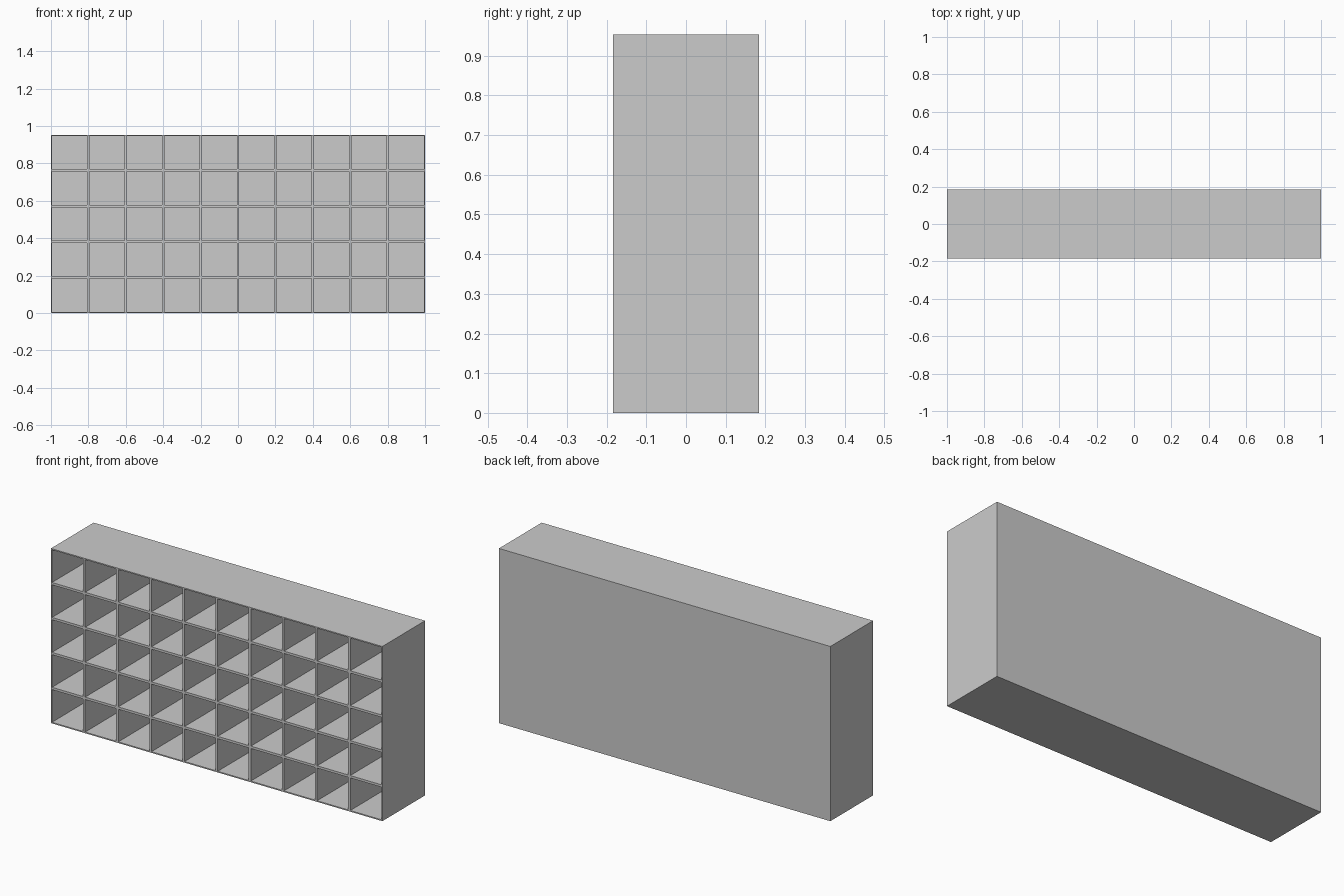
import bpy, bmesh
from mathutils import Matrix, Vector

if "Cube" in bpy.data.objects:
    bpy.data.objects.remove(bpy.data.objects["Cube"])

COLS, ROWS = 10, 5
WIDTH, DEPTH, HEIGHT = 2.0, 0.368, 0.953
WALL = 0.0065   # half of a divider, also the outer wall and back panel

bm = bmesh.new()

# front plane, one face per compartment
bmesh.ops.create_grid(bm, x_segments=COLS, y_segments=ROWS, size=1)
for v in bm.verts:
    v.co = Vector((v.co.x * WIDTH / 2, -DEPTH / 2, (v.co.y + 1) * HEIGHT / 2))
front = list(bm.faces)

# outer shell: sides, top, bottom and closed back
back = bmesh.ops.extrude_face_region(bm, geom=front, use_keep_orig=True)["geom"]
bmesh.ops.translate(bm, vec=(0, DEPTH, 0),
                    verts=[g for g in back if isinstance(g, bmesh.types.BMVert)])
bmesh.ops.recalc_face_normals(bm, faces=bm.faces)

# thin rims around every compartment, then push the openings back
bmesh.ops.inset_individual(bm, faces=front, thickness=WALL, use_even_offset=True)
pockets = bmesh.ops.extrude_discrete_faces(bm, faces=front)["faces"]
bmesh.ops.translate(bm, vec=(0, DEPTH - WALL, 0),
                    verts=[v for f in pockets for v in f.verts])

# merge coplanar faces into clean flat panels
bmesh.ops.dissolve_limit(bm, angle_limit=0.01, verts=bm.verts, edges=bm.edges)
bmesh.ops.recalc_face_normals(bm, faces=bm.faces)

mesh = bpy.data.meshes.new("cubby_shelf")
bm.to_mesh(mesh)
bm.free()
shelf = bpy.data.objects.new("cubby_shelf", mesh)
bpy.context.collection.objects.link(shelf)
